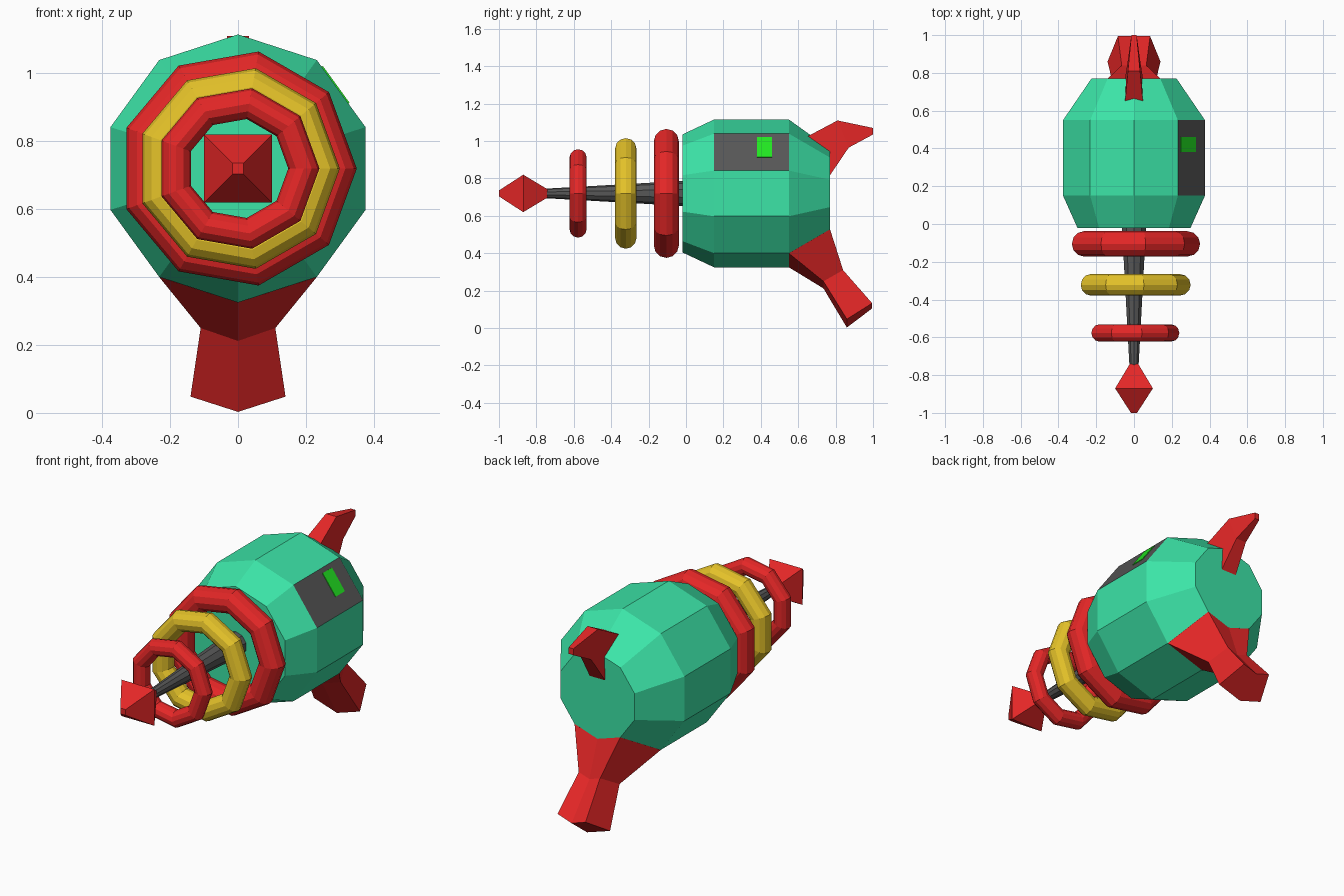
import bpy, bmesh, math
from mathutils import Vector

cube = bpy.data.objects.get("Cube")
if cube:
    bpy.data.objects.remove(cube, do_unlink=True)

AXIS_Z = 0.72      # height of the long axis
BODY_R = 0.395


def material(name, rgb):
    m = bpy.data.materials.new(name)
    m.use_nodes = True
    m.diffuse_color = (*rgb, 1)
    m.node_tree.nodes["Principled BSDF"].inputs["Base Color"].default_value = (*rgb, 1)
    return m


teal = material("teal", (0.045, 0.78, 0.39))
red = material("red", (0.78, 0.02, 0.02))
yellow = material("yellow", (0.78, 0.54, 0.022))
grey = material("dark grey", (0.095, 0.095, 0.095))
green = material("bright green", (0.016, 0.8, 0.016))


def ring(sides, radius, y, phase=0.0):
    """Regular polygon around the long axis, first corner at the top."""
    angles = [phase + math.tau * k / sides for k in range(sides)]
    return [(radius * math.sin(a), y, AXIS_Z + radius * math.cos(a)) for a in angles]


def loft(name, sections, *mats):
    """Skin a row of equal loops and close both ends."""
    bm = bmesh.new()
    loops = [[bm.verts.new(p) for p in s] for s in sections]
    n = len(loops[0])
    for a, b in zip(loops, loops[1:]):
        for i in range(n):
            j = (i + 1) % n
            bm.faces.new((a[i], a[j], b[j], b[i]))
    bm.faces.new(loops[0])
    bm.faces.new(loops[-1])
    bmesh.ops.recalc_face_normals(bm, faces=bm.faces)
    mesh = bpy.data.meshes.new(name)
    bm.to_mesh(mesh)
    bm.free()
    for m in mats:
        mesh.materials.append(m)
    obj = bpy.data.objects.new(name, mesh)
    bpy.context.collection.objects.link(obj)
    return obj


# Ten-sided body with one dark side panel
profile = [(0.315, -0.02), (BODY_R, 0.15), (BODY_R, 0.55), (0.237, 0.77)]
body = loft("body", [ring(10, r, y) for r, y in profile], teal, grey)
panel_dir = Vector((math.sin(math.radians(54)), 0, math.cos(math.radians(54))))
for face in body.data.polygons:
    if face.normal.dot(panel_dir) > 0.99:
        face.material_index = 1

# Small indicator plate on the panel
low, high = (Vector(ring(10, BODY_R, 0)[k]) for k in (2, 1))
plate = []
for lift in (0, 0.004):
    plate.append([low.lerp(high, t) + panel_dir * lift + Vector((0, y, 0))
                  for t, y in ((0.35, 0.38), (0.35, 0.46), (0.9, 0.46), (0.9, 0.38))])
loft("indicator_light", plate, green)

# Tapered barrel and square pointed tip
loft("barrel", [ring(10, 0.068, 0.0), ring(10, 0.025, -0.76)], grey)
loft("barrel_tip", [ring(4, h * math.sqrt(2), y, math.pi / 4)
                    for h, y in ((0.016, -1.0), (0.1, -0.87), (0.022, -0.74))], red)

# Nine-sided rings around the barrel
for name, y, outer, minor, mat in (("rear_ring", -0.105, 0.35, 0.067, red),
                                   ("middle_ring", -0.322, 0.30, 0.057, yellow),
                                   ("front_ring", -0.577, 0.24, 0.046, red)):
    bpy.ops.mesh.primitive_torus_add(major_segments=9, minor_segments=12,
                                     major_radius=outer - minor, minor_radius=minor,
                                     location=(0, y, AXIS_Z), rotation=(math.pi / 2, 0, 0))
    bpy.context.object.name = name
    bpy.context.object.data.materials.append(mat)


def grip_loop(front, back):
    """Six corners: each edge is half width, y, side height, middle height."""
    (fw, fy, fs, fm), (bw, by, bs, bmid) = front, back
    return [(-fw, fy, fs), (0, fy, fm), (fw, fy, fs),
            (bw, by, bs), (0, by, bmid), (-bw, by, bs)]


# Grip growing from the lower rear of the body
loft("grip", [grip_loop((0.232, 0.55, 0.40, 0.325), (0.139, 0.77, 0.528, 0.483)),
              grip_loop((0.11, 0.735, 0.25, 0.212), (0.065, 0.84, 0.31, 0.288)),
              grip_loop((0.14, 0.86, 0.048, 0.003), (0.085, 0.995, 0.133, 0.105))], red)


def fin_loop(half, upper, lower):
    return [(-half, *upper), (half, *upper), (half, *lower), (-half, *lower)]


# Swept fin on the upper rear
loft("rear_fin", [fin_loop(0.048, (0.64, 1.02), (0.765, 0.81)),
                  fin_loop(0.032, (0.81, 1.11), (0.87, 0.965)),
                  fin_loop(0.014, (1.0, 1.07), (1.0, 1.035))], red)
